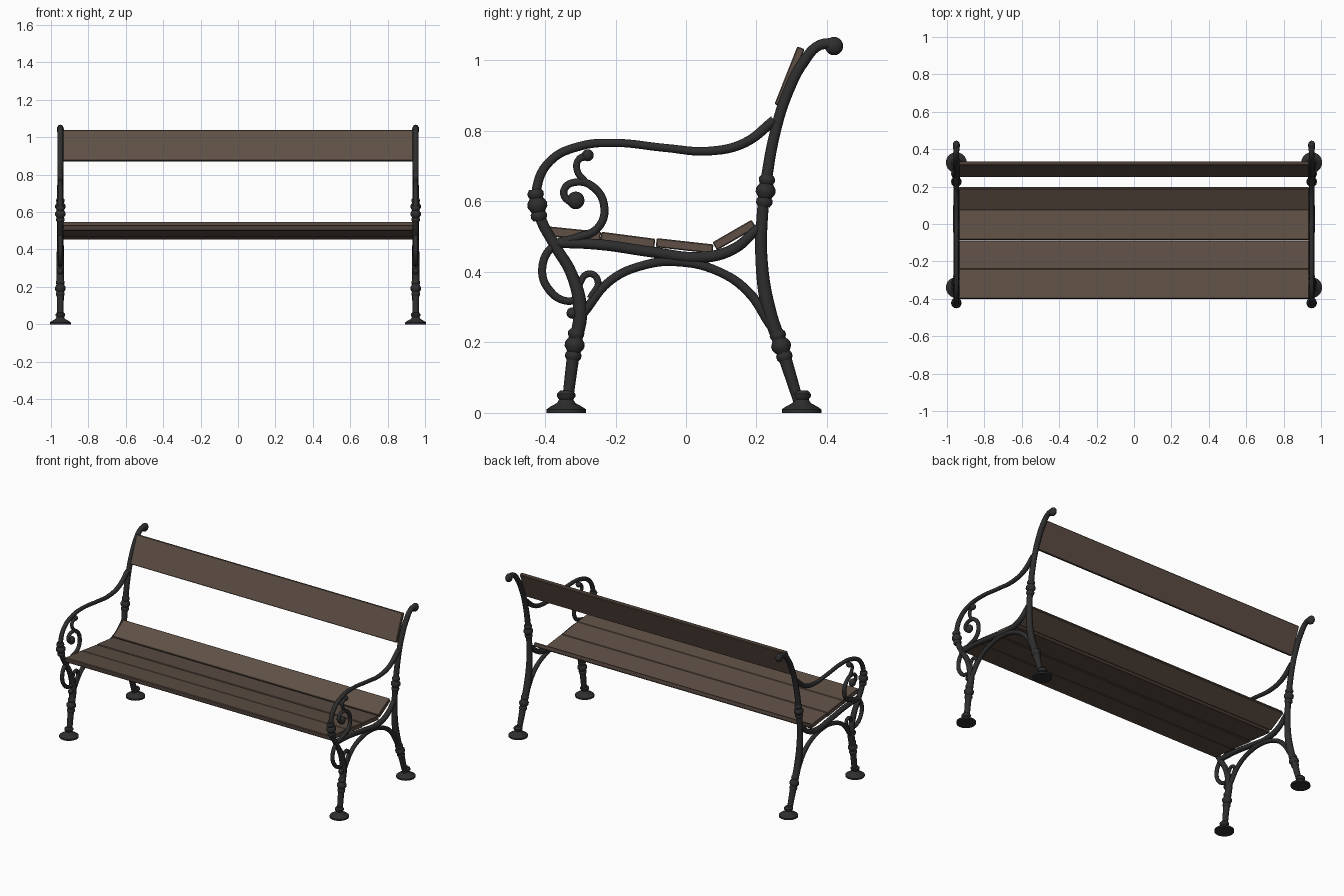
import bpy, bmesh, math
from mathutils import Vector

if "Cube" in bpy.data.objects:
    bpy.data.objects.remove(bpy.data.objects["Cube"])

SIDE_X = 0.95


def material(name, rgb):
    m = bpy.data.materials.new(name)
    m.diffuse_color = (*rgb, 1)
    m.use_nodes = True
    m.node_tree.nodes["Principled BSDF"].inputs["Base Color"].default_value = m.diffuse_color
    return m


IRON = material("dark_iron", (0.027, 0.027, 0.028))
WOOD = material("brown_wood", (0.115, 0.080, 0.061))
EDGE = material("dark_wood_edge", (0.062, 0.042, 0.032))


def add_object(name, mesh, mat, angle=40):
    mesh.materials.append(mat)
    ob = bpy.data.objects.new(name, mesh)
    bpy.context.collection.objects.link(ob)
    bpy.ops.object.select_all(action='DESELECT')
    ob.select_set(True)
    bpy.context.view_layer.objects.active = ob
    bpy.ops.object.shade_smooth_by_angle(angle=math.radians(angle))
    return ob


def rod(name, x, pts):
    """Round bar through (y, z, radius) points in the plane at x."""
    cu = bpy.data.curves.new(name, 'CURVE')
    cu.dimensions = '3D'
    cu.bevel_depth = 1.0
    cu.bevel_resolution = 3
    cu.resolution_u = 6
    cu.use_fill_caps = True
    sp = cu.splines.new('BEZIER')
    sp.bezier_points.add(len(pts) - 1)
    for p, (y, z, r) in zip(sp.bezier_points, pts):
        p.co = (x, y, z)
        p.radius = r
        p.handle_left_type = p.handle_right_type = 'AUTO'
    tmp = bpy.data.objects.new("tmp", cu)
    bpy.context.collection.objects.link(tmp)
    bpy.context.view_layer.update()
    mesh = bpy.data.meshes.new_from_object(tmp.evaluated_get(bpy.context.evaluated_depsgraph_get()))
    bpy.data.objects.remove(tmp)
    mesh.materials.clear()
    add_object(name, mesh, IRON)


def lathe(name, x, y, z, direction, profile, n=16):
    """Turned piece: (radius, height) profile around a (y, z) axis."""
    bm = bmesh.new()
    rings = [[bm.verts.new((r * math.cos(2 * math.pi * i / n), r * math.sin(2 * math.pi * i / n), h))
              for i in range(n)] for r, h in profile]
    for a, b in zip(rings, rings[1:]):
        for i in range(n):
            j = (i + 1) % n
            bm.faces.new((a[i], a[j], b[j], b[i]))
    bm.faces.new(rings[0][::-1])
    bm.faces.new(rings[-1])
    q = Vector((0, 0, 1)).rotation_difference(Vector((0, *direction)).normalized())
    bmesh.ops.transform(bm, matrix=q.to_matrix().to_4x4(), verts=bm.verts)
    bmesh.ops.translate(bm, vec=(x, y, z), verts=bm.verts)
    mesh = bpy.data.meshes.new(name)
    bm.to_mesh(mesh)
    bm.free()
    add_object(name, mesh, IRON)


def ball(name, x, y, z, r, wide=1.0):
    bm = bmesh.new()
    bmesh.ops.create_uvsphere(bm, u_segments=14, v_segments=10, radius=r)
    bmesh.ops.scale(bm, vec=(wide, 1, 1), verts=bm.verts)
    bmesh.ops.translate(bm, vec=(x, y, z), verts=bm.verts)
    mesh = bpy.data.meshes.new(name)
    bm.to_mesh(mesh)
    bm.free()
    add_object(name, mesh, IRON)


def slat(name, a, b, thick):
    """Board whose upper face runs from a to b in (y, z)."""
    a, b = Vector((0, *a)), Vector((0, *b))
    d = (b - a).normalized()
    down = Vector((0, d.z, -d.y)) * thick
    bm = bmesh.new()
    loops = [[bm.verts.new(p + Vector((x, 0, 0))) for p in (a, b, b + down, a + down)]
             for x in (-0.935, 0.935)]
    for i in range(4):
        j = (i + 1) % 4
        bm.faces.new((loops[0][i], loops[0][j], loops[1][j], loops[1][i]))
    bm.faces.new(loops[0])
    bm.faces.new(loops[1])
    bmesh.ops.bevel(bm, geom=bm.edges[:], offset=0.003, segments=1, affect='EDGES')
    bmesh.ops.recalc_face_normals(bm, faces=bm.faces)
    # long narrow edges are darker than the broad faces
    for f in bm.faces:
        f.material_index = 1 if abs(f.normal.dot(d)) > 0.9 else 0
    mesh = bpy.data.meshes.new(name)
    bm.to_mesh(mesh)
    bm.free()
    add_object(name, mesh, WOOD, 20).data.materials.append(EDGE)


FOOT = [(0.056, 0), (0.056, 0.010), (0.046, 0.017), (0.026, 0.028), (0.020, 0.038),
        (0.026, 0.046), (0.026, 0.054), (0.017, 0.064)]
COLLAR = [(0.017, -0.045), (0.023, -0.036), (0.023, -0.026), (0.019, -0.020), (0.028, -0.006),
          (0.028, 0.006), (0.019, 0.020), (0.023, 0.028), (0.023, 0.036), (0.017, 0.045)]

for side, x in (("left", -SIDE_X), ("right", SIDE_X)):
    # rear leg running up into the back post with a rolled tip
    rod(f"{side}_back_post", x, [
        (0.323, 0.02, .015), (0.273, 0.18, .020), (0.233, 0.30, .021), (0.214, 0.44, .018),
        (0.216, 0.55, .017), (0.228, 0.66, .017), (0.254, 0.80, .016), (0.289, 0.91, .016),
        (0.335, 0.998, .016), (0.378, 1.043, .015), (0.412, 1.048, .017)])
    ball(f"{side}_post_tip", x, 0.420, 1.041, 0.026, 0.75)
    # front leg sweeping up into the arm rest
    rod(f"{side}_front_leg_and_arm", x, [
        (-0.338, 0.02, .016), (-0.316, 0.19, .019), (-0.300, 0.29, .021), (-0.325, 0.395, .017),
        (-0.372, 0.475, .016), (-0.415, 0.56, .016), (-0.423, 0.64, .014), (-0.385, 0.715, .013),
        (-0.300, 0.757, .013), (-0.200, 0.766, .012), (-0.060, 0.752, .012), (0.067, 0.743, .013),
        (0.166, 0.766, .014), (0.250, 0.830, .015)])
    # seat rail
    rod(f"{side}_seat_rail", x, [
        (-0.378, 0.482, .014), (-0.25, 0.478, .016), (-0.10, 0.457, .016), (0.04, 0.441, .017),
        (0.135, 0.465, .016), (0.205, 0.525, .014)])
    # arch between the legs
    rod(f"{side}_leg_arch", x, [
        (-0.290, 0.285, .014), (-0.215, 0.375, .013), (-0.12, 0.419, .013), (-0.02, 0.429, .014),
        (0.095, 0.40, .013), (0.175, 0.345, .014), (0.240, 0.25, .015)])
    # large scroll under the arm, continuing down in front of the leg
    rod(f"{side}_scroll", x, [
        (-0.310, 0.603, .016), (-0.338, 0.606, .011), (-0.345, 0.635, .011), (-0.310, 0.655, .011),
        (-0.262, 0.640, .012), (-0.232, 0.585, .012), (-0.250, 0.525, .012), (-0.310, 0.497, .013),
        (-0.375, 0.475, .012), (-0.408, 0.41, .012), (-0.385, 0.345, .012), (-0.335, 0.317, .011),
        (-0.305, 0.325, .011)])
    ball(f"{side}_scroll_eye", x, -0.313, 0.603, 0.025, 0.75)
    # short curl joining scroll to arm
    rod(f"{side}_upper_curl", x, [
        (-0.280, 0.730, .013), (-0.305, 0.718, .010), (-0.309, 0.688, .010), (-0.285, 0.655, .010)])
    ball(f"{side}_upper_curl_tip", x, -0.279, 0.731, 0.017)
    # small loop behind the front leg
    rod(f"{side}_lower_loop", x, [
        (-0.306, 0.31, .010), (-0.302, 0.365, .010), (-0.275, 0.395, .010), (-0.250, 0.375, .010),
        (-0.272, 0.325, .010)])
    ball(f"{side}_lower_loop_tip", x, -0.323, 0.283, 0.016)
    # feet and turned collars
    for part, y in (("front", -0.34), ("rear", 0.328)):
        lathe(f"{side}_{part}_foot", x, y, 0, (0, 1), FOOT, 20)
    for part, y, z, d in (("front_leg", -0.316, 0.193, (0.13, 1)), ("rear_leg", 0.270, 0.19, (-0.31, 1)),
                          ("back_post", 0.226, 0.63, (0.12, 1)), ("arm_post", -0.422, 0.59, (-0.15, 1))):
        lathe(f"{side}_{part}_collar", x, y, z, d, COLLAR)

# seat and back boards
slat("seat_slat_front", (-0.398, 0.530), (-0.241, 0.514), 0.028)
slat("seat_slat_second", (-0.240, 0.514), (-0.087, 0.494), 0.028)
slat("seat_slat_third", (-0.083, 0.496), (0.078, 0.478), 0.026)
slat("seat_slat_rear", (0.075, 0.484), (0.186, 0.548), 0.026)
slat("back_slat", (0.251, 0.876), (0.316, 1.040), 0.022)
